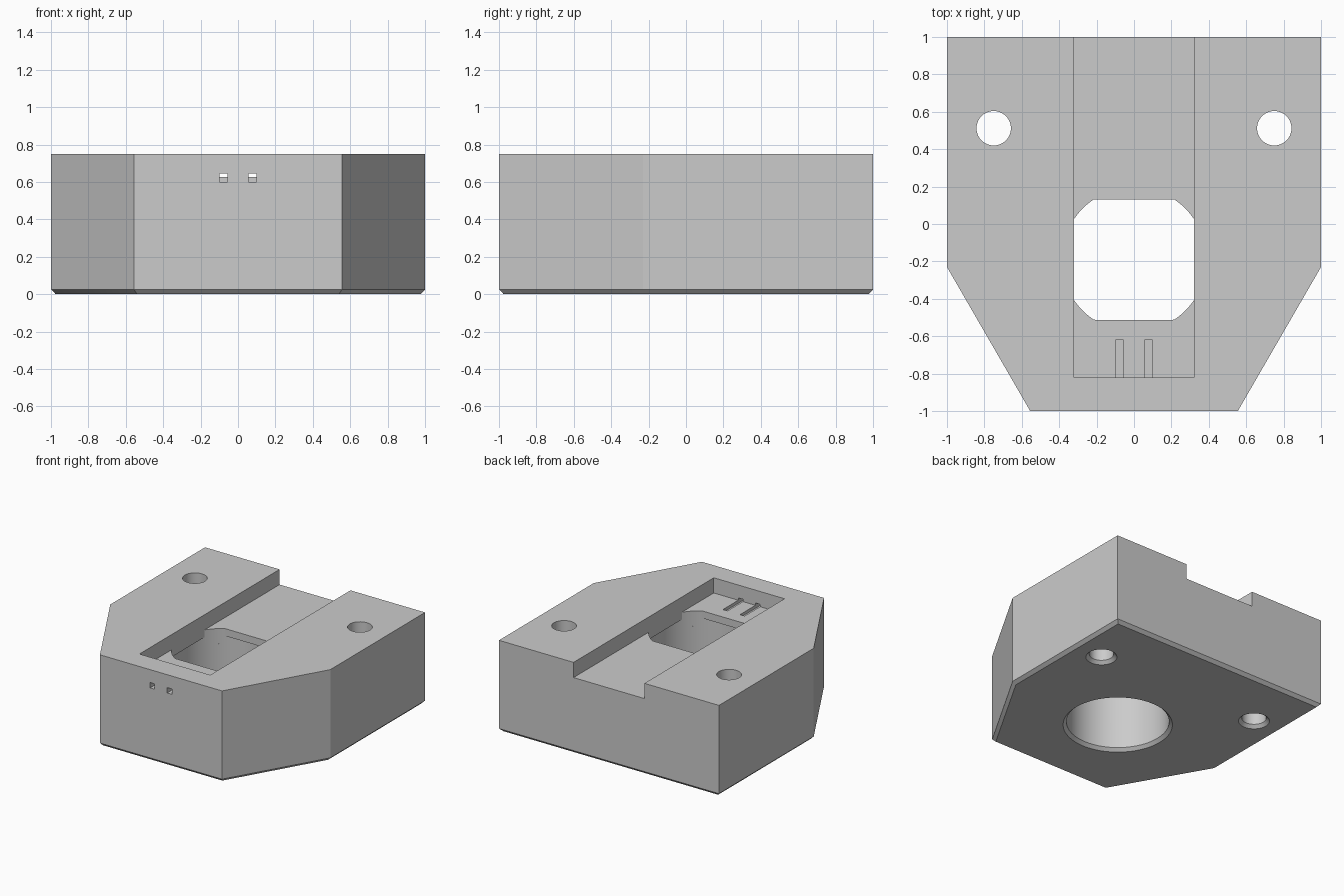
import bpy, bmesh
from math import cos, sin, tau

cube = bpy.data.objects.get("Cube")
if cube:
    bpy.data.objects.remove(cube, do_unlink=True)

CHAMFER = 0.025
HEIGHT = 0.75
FLOOR = 0.625          # floor of the top slot
SLOT = 0.322           # half width of slot and square opening
BORE_R, BORE_Y = 0.387, -0.19

grey = bpy.data.materials.new("light grey")
grey.use_nodes = True
COLOUR = (0.6, 0.6, 0.6, 1)
grey.diffuse_color = COLOUR
grey.node_tree.nodes["Principled BSDF"].inputs["Base Color"].default_value = COLOUR


def loft(name, layers, bevel_bottom=0):
    """Closed solid through stacked (outline, z) layers."""
    bm = bmesh.new()
    rings = [[bm.verts.new((x, y, z)) for x, y in outline] for outline, z in layers]
    n = len(rings[0])
    for low, high in zip(rings, rings[1:]):
        for i in range(n):
            j = (i + 1) % n
            bm.faces.new((low[i], low[j], high[j], high[i]))
    bm.faces.new(rings[0][::-1])
    bm.faces.new(rings[-1])
    if bevel_bottom:
        edges = [e for e in bm.edges if all(v.co.z == layers[0][1] for v in e.verts)]
        bmesh.ops.bevel(bm, geom=edges, offset=bevel_bottom, segments=1,
                        affect='EDGES', offset_type='OFFSET')
    bmesh.ops.recalc_face_normals(bm, faces=bm.faces)
    mesh = bpy.data.meshes.new(name)
    bm.to_mesh(mesh)
    bm.free()
    mesh.materials.append(grey)
    obj = bpy.data.objects.new(name, mesh)
    bpy.context.collection.objects.link(obj)
    return obj


def circle(x, y, r, n=96):
    return [(x + r * cos(tau * i / n), y + r * sin(tau * i / n)) for i in range(n)]


def rect(x0, x1, y0, y1):
    return [(x0, y0), (x1, y0), (x1, y1), (x0, y1)]


def clamp(v, limit):
    return max(-limit, min(limit, v))


def drill(name, x, y, r, top):
    """Round hole with a chamfered mouth underneath."""
    return loft(name, [(circle(x, y, r + 2 * CHAMFER), -CHAMFER),
                       (circle(x, y, r), CHAMFER),
                       (circle(x, y, r), top)])


# Block with tapered front corners and a chamfered underside
outline = [(-0.555, -1), (0.555, -1), (1, -0.23), (1, 1), (-1, 1), (-1, -0.23)]
block = loft("mounting_block", [(outline, 0), (outline, HEIGHT)], CHAMFER)

# Slot open at the back, then the bore below its floor
cutters = [loft("slot_cutter", [(rect(-SLOT, SLOT, -0.82, 1.2), FLOOR),
                                (rect(-SLOT, SLOT, -0.82, 1.2), HEIGHT + 0.2)]),
           drill("bore_cutter", 0, BORE_Y, BORE_R, 0.565)]

# Thin lip where the round bore narrows to a square opening
lip = [(clamp(x, SLOT), BORE_Y + clamp(y, SLOT)) for x, y in circle(0, 0, BORE_R, 192)]
cutters.append(loft("lip_cutter", [(lip, 0.5), (lip, FLOOR + 0.05)]))

# Paired bolt holes and narrow tie channels through the front wall
for side in (-1, 1):
    cutters.append(drill("bolt_cutter", side * 0.75, 0.512, 0.092, HEIGHT + 0.2))
    x = side * 0.078
    channel = rect(x - 0.021, x + 0.021, -1.2, -0.62)
    cutters.append(loft("channel_cutter", [(channel, 0.6), (channel, 0.644)]))

bpy.context.view_layer.objects.active = block
for cutter in cutters:
    cutter.hide_render = True
    mod = block.modifiers.new(cutter.name, 'BOOLEAN')
    mod.operation = 'DIFFERENCE'
    mod.solver = 'EXACT'
    mod.object = cutter
    bpy.ops.object.modifier_apply(modifier=mod.name)
    bpy.data.objects.remove(cutter, do_unlink=True)

# Smooth bores, crisp edges
bpy.ops.object.select_all(action='DESELECT')
block.select_set(True)
bpy.ops.object.shade_smooth_by_angle(angle=0.5)
